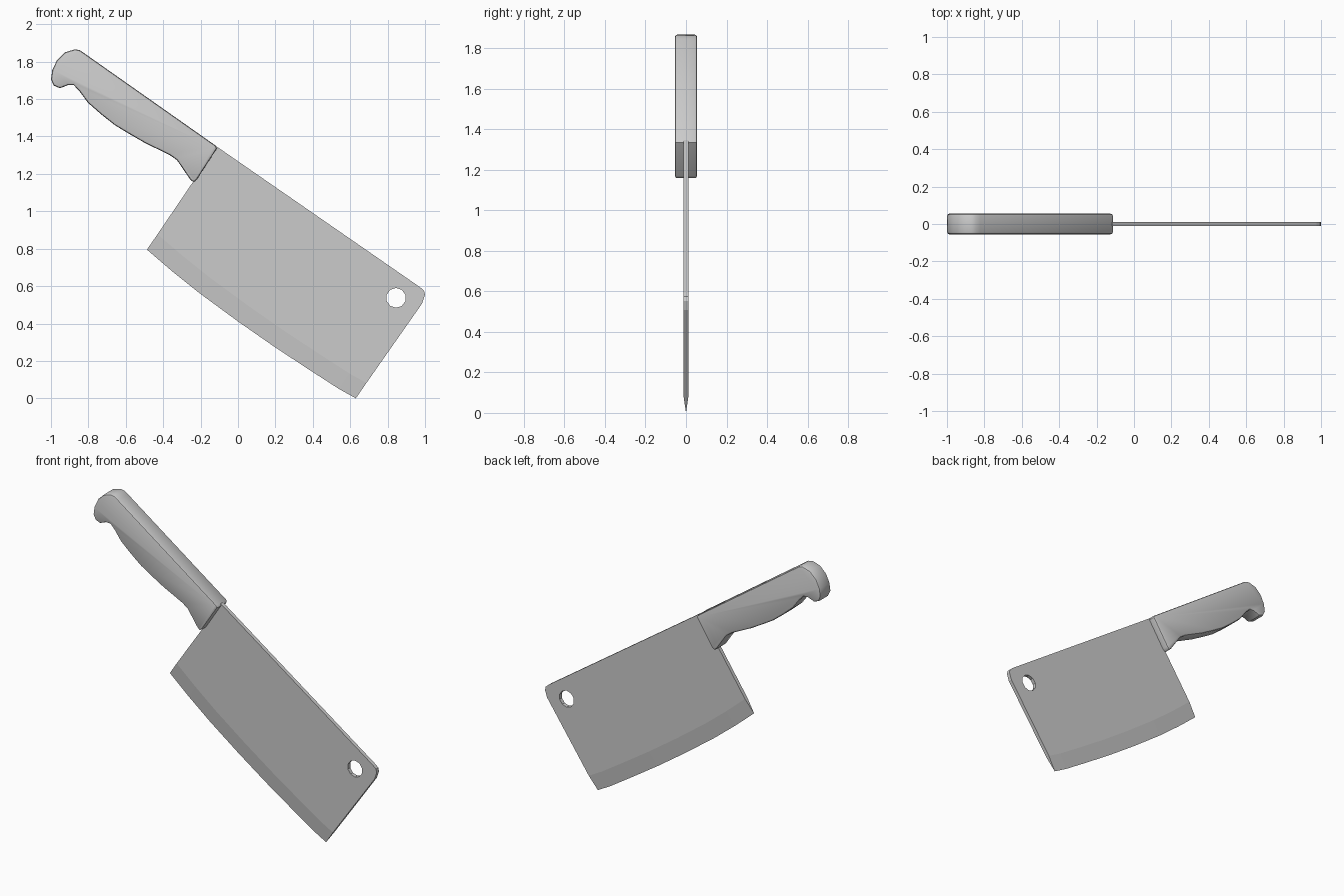
import bpy, bmesh, math
from mathutils import Vector

if "Cube" in bpy.data.objects:
    bpy.data.objects.remove(bpy.data.objects["Cube"])


def make_object(name, bm):
    bmesh.ops.recalc_face_normals(bm, faces=bm.faces)
    me = bpy.data.meshes.new(name)
    bm.to_mesh(me)
    bm.free()
    ob = bpy.data.objects.new(name, me)
    bpy.context.collection.objects.link(ob)
    return ob


def activate(ob):
    bpy.ops.object.select_all(action='DESELECT')
    ob.select_set(True)
    bpy.context.view_layer.objects.active = ob


def prism(name, pts, half):
    """Extrude an x-z profile symmetrically along y."""
    bm = bmesh.new()
    front, back = ([bm.verts.new((x, y, z)) for x, z in pts] for y in (-half, half))
    bm.faces.new(front)
    bm.faces.new(back)
    n = len(pts)
    for i in range(n):
        j = (i + 1) % n
        bm.faces.new((front[i], front[j], back[j], back[i]))
    return make_object(name, bm)


# Blade: flat plate whose curved lower side tapers to a sharp edge
edge = [(-0.487, 0.795), (-0.353, 0.68), (-0.203, 0.56), (0, 0.411), (0.198, 0.273),
        (0.385, 0.15), (0.54, 0.05), (0.63, 0.0)]
up = Vector((0.568, 0.823)) * 0.1
shoulder = [(x + up.x, z + up.y) for x, z in edge]
plate = shoulder + [(0.985, 0.508), (1.0, 0.553), (0.995, 0.575), (0.975, 0.593),
                    (-0.115, 1.347), (-0.145, 1.345), (-0.245, 1.195), (-0.225, 1.18)]
half = 0.012
bm = bmesh.new()
front, back = ([bm.verts.new((x, y, z)) for x, z in plate] for y in (-half, half))
tip = [bm.verts.new((x, 0, z)) for x, z in edge]
bm.faces.new(front)
bm.faces.new(back)
m, n = len(edge), len(plate)
for i in range(m - 1):
    for side in (front, back):
        bm.faces.new((side[i], side[i + 1], tip[i + 1], tip[i]))
for i in (0, m - 1):
    bm.faces.new((front[i], back[i], tip[i]))
for i in range(m - 1, n):
    j = (i + 1) % n
    bm.faces.new((front[i], front[j], back[j], back[i]))
blade = make_object("blade", bm)

# Hanging hole
circle = [(0.845 + 0.053 * math.cos(math.tau * (i + .5) / 10),
           0.537 + 0.053 * math.sin(math.tau * (i + .5) / 10)) for i in range(10)]
cutter = prism("hole_cutter", circle, 0.1)
cutter.hide_render = True
activate(blade)
cut = blade.modifiers.new("hole", 'BOOLEAN')
cut.operation = 'DIFFERENCE'
cut.solver = 'EXACT'
cut.object = cutter
bpy.ops.object.modifier_apply(modifier=cut.name)
bpy.data.objects.remove(cutter)

# Handle: curved grip with a hooked butt and rounded rims
grip = [(-0.113, 1.335), (-0.118, 1.35), (-0.82, 1.855), (-0.845, 1.861), (-0.872, 1.866),
        (-0.925, 1.85), (-0.968, 1.808), (-0.993, 1.755), (-1.0, 1.705), (-0.985, 1.672),
        (-0.952, 1.658), (-0.91, 1.674), (-0.878, 1.674), (-0.85, 1.645), (-0.802, 1.58),
        (-0.73, 1.517), (-0.658, 1.46), (-0.575, 1.41), (-0.497, 1.365), (-0.364, 1.3),
        (-0.326, 1.273), (-0.257, 1.172), (-0.238, 1.153), (-0.22, 1.17)]
grip[2] = (-0.822, 1.845)
handle = prism("handle", grip, 0.055)
bev = handle.modifiers.new("rim", 'BEVEL')
bev.width = 0.012
bev.segments = 2
bev.limit_method = 'ANGLE'
bev.angle_limit = math.radians(70)
activate(handle)
bpy.ops.object.modifier_apply(modifier=bev.name)
bpy.ops.object.shade_smooth_by_angle(angle=math.radians(35))
